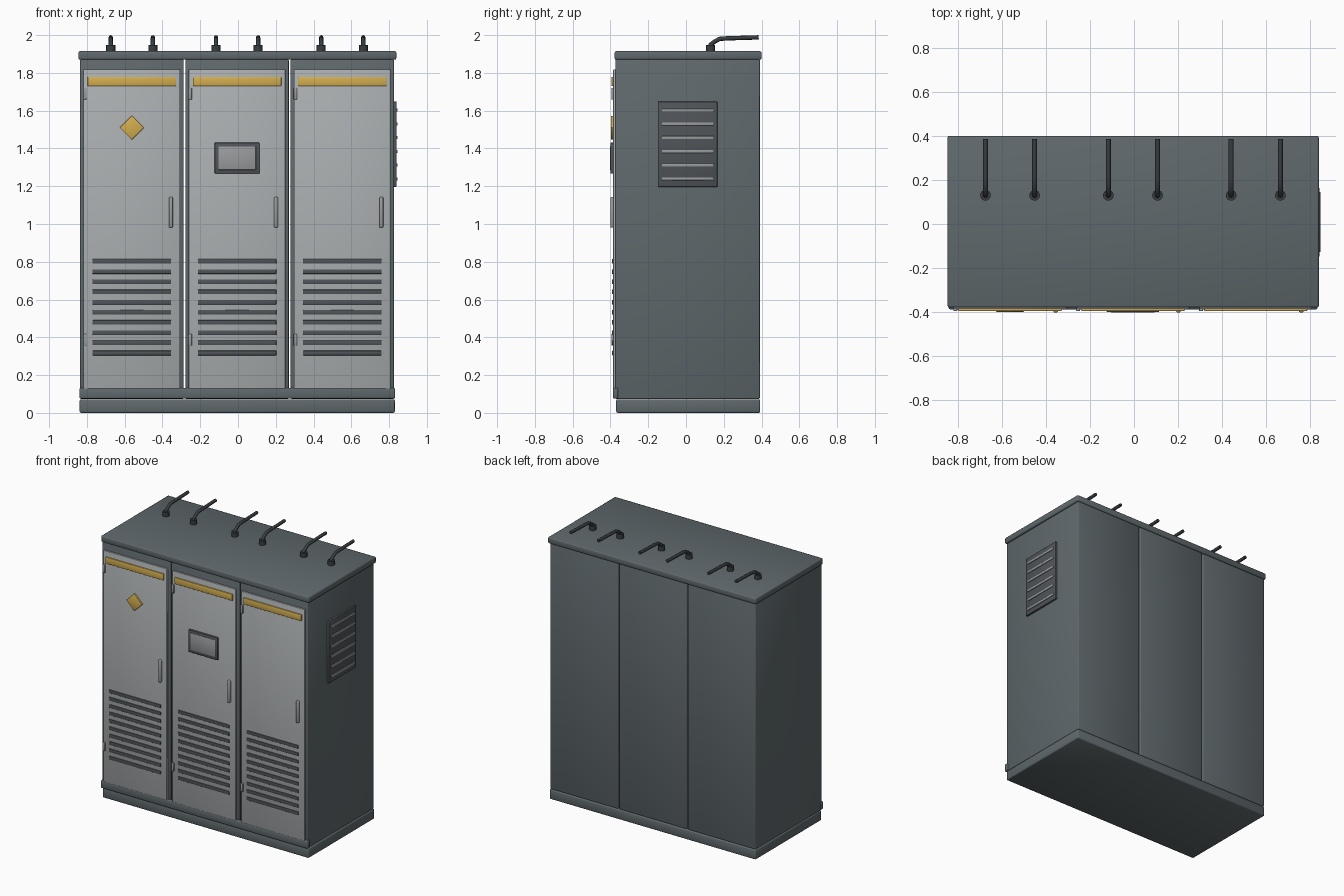
import bpy
from math import radians
from mathutils import Vector

cube = bpy.data.objects.get("Cube")
if cube:
    bpy.data.objects.remove(cube, do_unlink=True)


def material(name, color):
    m = bpy.data.materials.new(name)
    m.use_nodes = True
    m.diffuse_color = (*color, 1)
    m.node_tree.nodes["Principled BSDF"].inputs["Base Color"].default_value = (*color, 1)
    return m


BODY = material("dark slate", (0.115, 0.14, 0.15))
DOOR = material("light grey", (0.41, 0.43, 0.44))
TRIM = material("charcoal", (0.08, 0.09, 0.1))
YELLOW = material("warning yellow", (0.65, 0.42, 0.08))
METAL = material("steel grey", (0.32, 0.33, 0.34))
CABLE = material("cable black", (0.04, 0.048, 0.052))


def finish(obj, name, mat):
    obj.name = name
    obj.data.name = name
    obj.data.materials.append(mat)
    return obj


def box(name, lo, hi, mat, bevel=0.0, roll=0.0):
    """Box between two corners, with a rounded edge and optional turn about y."""
    lo, hi = Vector(lo), Vector(hi)
    bpy.ops.mesh.primitive_cube_add(size=1, location=(lo + hi) / 2)
    obj = finish(bpy.context.object, name, mat)
    obj.scale = hi - lo
    bpy.ops.object.transform_apply(location=False, rotation=False, scale=True)
    obj.rotation_euler.y = roll
    if bevel:
        mod = obj.modifiers.new("rounded_edges", "BEVEL")
        mod.width = bevel
        mod.segments = 2
        bpy.ops.object.modifier_apply(modifier=mod.name)
        bpy.ops.object.shade_smooth_by_angle(angle=radians(50))
    return obj


def cylinder(name, radius, depth, location, mat, sides=16):
    bpy.ops.mesh.primitive_cylinder_add(vertices=sides, radius=radius, depth=depth, location=location)
    obj = finish(bpy.context.object, name, mat)
    bpy.ops.object.shade_smooth_by_angle(angle=radians(40))
    return obj


def cable(name, x):
    """Bent cable running from its gland to the rear edge."""
    curve = bpy.data.curves.new(name, "CURVE")
    curve.dimensions = "3D"
    curve.bevel_depth = 0.0115
    curve.bevel_resolution = 2
    curve.use_fill_caps = True
    path = [(0.127, 1.93), (0.13, 1.95), (0.152, 1.966), (0.178, 1.98), (0.22, 1.983), (0.385, 1.988)]
    spline = curve.splines.new("POLY")
    spline.points.add(len(path) - 1)
    for point, (y, z) in zip(spline.points, path):
        point.co = (x, y, z, 1)
        point.radius = 1
    spline.use_smooth = True
    obj = bpy.data.objects.new(name, curve)
    bpy.context.collection.objects.link(obj)
    curve.materials.append(CABLE)


# Shared plinth, front rail and roof
box("plinth", (-0.838, -0.37, 0), (0.83, 0.393, 0.072), BODY, 0.008)
box("front_rail", (-0.84, -0.387, 0.076), (0.832, -0.36, 0.132), BODY, 0.006)
box("roof", (-0.845, -0.378, 1.87), (0.838, 0.4, 1.915), BODY, 0.008)

PITCH = 0.557
CENTRE = -0.005
HALF = 0.274

for i, side in enumerate(("right", "middle", "left")):
    cx = CENTRE + (i - 1) * PITCH

    # Cabinet shell and door
    box(side + "_cabinet", (cx - HALF, -0.374, 0.074), (cx + HALF, 0.391, 1.872), BODY, 0.006)
    box(side + "_door", (cx - 0.256, -0.386, 0.12), (cx + 0.256, -0.37, 1.818), DOOR, 0.004)

    # Yellow header strip
    box(side + "_header_strip", (cx - 0.234, -0.394, 1.731), (cx + 0.234, -0.38, 1.778), YELLOW, 0.002)

    # Hinges and handle
    for place, z in (("upper", 1.69), ("lower", 0.387)):
        box(f"{side}_{place}_hinge", (cx - 0.257, -0.395, z - 0.031),
            (cx - 0.239, -0.38, z + 0.031), METAL, 0.003)
    box(side + "_handle", (cx + 0.196, -0.401, 0.981), (cx + 0.217, -0.38, 1.143), METAL, 0.006)

    # Door louvres
    for row in range(10):
        z = 0.317 + row * 0.0539
        box(f"{side}_louvre_{row + 1}", (cx - 0.208, -0.392, z - 0.012),
            (cx + 0.208, -0.38, z + 0.012), TRIM, 0.002)

    # Roof cables in pairs
    for place, dx in (("right", -0.1115), ("left", 0.1115)):
        cylinder(f"{side}_{place}_cable_gland", 0.024, 0.036, (cx + dx, 0.13, 1.929), CABLE)
        cable(f"{side}_{place}_cable", cx + dx)

# Warning diamond on the right door
diamond_x = CENTRE - PITCH
box("warning_diamond", (diamond_x - 0.045, -0.398, 1.465), (diamond_x + 0.045, -0.38, 1.555),
    YELLOW, 0.002, radians(45))

# Display on the middle door
box("display_frame", (-0.124, -0.4, 1.267), (0.114, -0.38, 1.431), TRIM, 0.004)
box("display_screen", (-0.104, -0.402, 1.287), (0.094, -0.394, 1.411), METAL, 0.001)

# Side vent with slats
box("side_vent_frame", (0.82, -0.149, 1.197), (0.84, 0.166, 1.648), TRIM, 0.003)
for row in range(6):
    z = 1.239 + row * 0.0727
    box(f"side_vent_slat_{row + 1}", (0.83, -0.127, z - 0.008), (0.845, 0.145, z + 0.008), METAL, 0.002)
